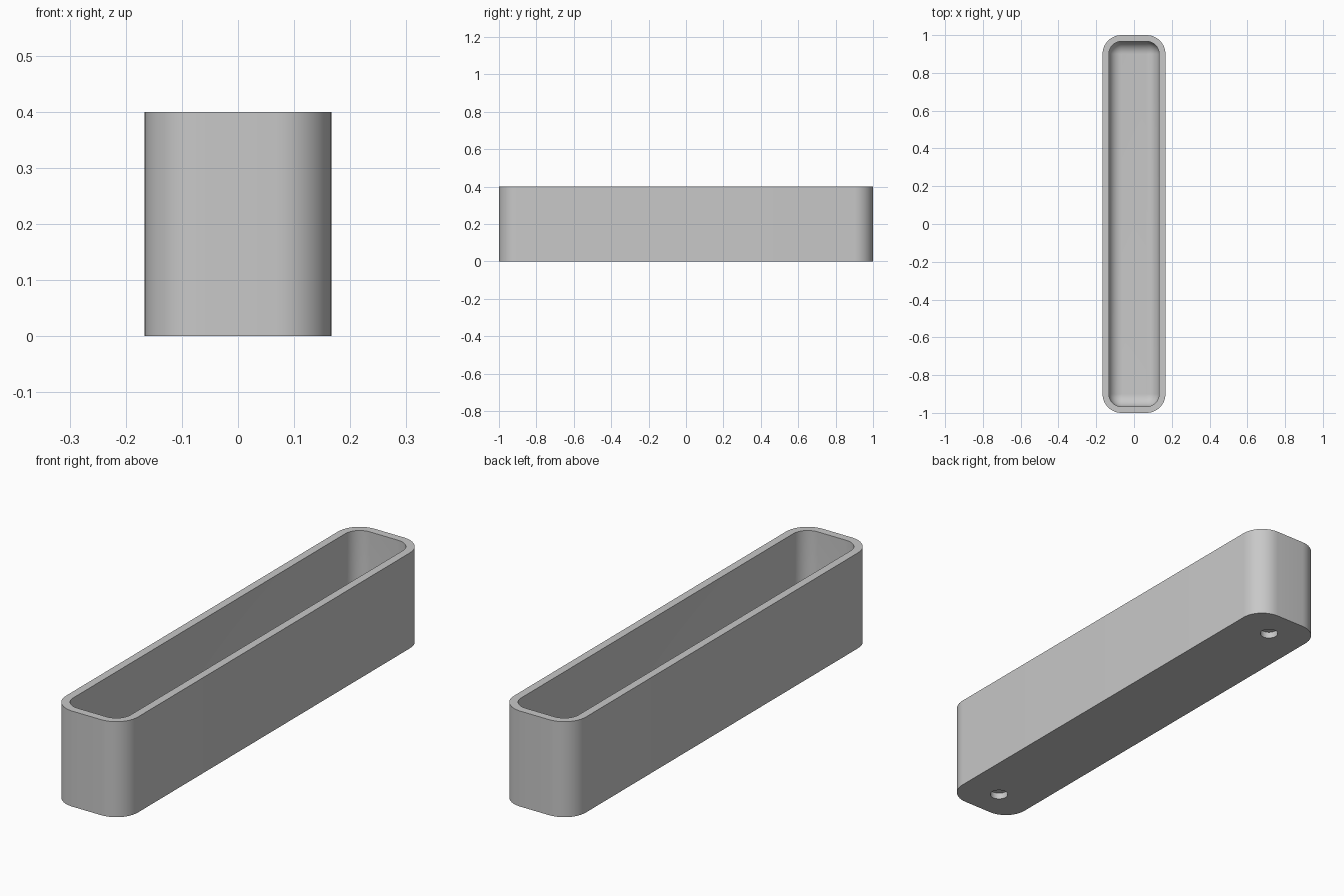
import bpy
import bmesh
from math import cos, sin, pi

old = bpy.data.objects.get("Cube")
if old:
    bpy.data.objects.remove(old)

WIDTH, LENGTH, HEIGHT = 0.333, 2.0, 0.4
CORNER, WALL, FLOOR, FILLET = 0.1, 0.0333, 0.06, 0.0667
HOLE_Y, HOLE_RADIUS, HOLE_DEPTH = 0.865, 0.036, 0.027
STEPS = 12

grey = bpy.data.materials.new("plain grey")
grey.use_nodes = True
grey.diffuse_color = (0.58, 0.58, 0.58, 1)
grey.node_tree.nodes["Principled BSDF"].inputs["Base Color"].default_value = grey.diffuse_color


def ring(bm, inset, z):
    """Rounded rectangle of vertices, offset inward from the outer wall."""
    r = max(CORNER - inset, 0.001)
    cx, cy = WIDTH / 2 - inset - r, LENGTH / 2 - inset - r
    verts = []
    for quarter, (sx, sy) in enumerate(((1, 1), (-1, 1), (-1, -1), (1, -1))):
        for i in range(STEPS + 1):
            a = (quarter + i / STEPS) * pi / 2
            verts.append(bm.verts.new((sx * cx + r * cos(a), sy * cy + r * sin(a), z)))
    return verts


# Tray: one section swept round the rounded rectangle, as (inset, height)
section = [(0, 0), (0, HEIGHT), (WALL, HEIGHT)]
for i in range(STEPS + 1):
    a = i / STEPS * pi / 2
    section.append((WALL + FILLET * (1 - cos(a)), FLOOR + FILLET * (1 - sin(a))))

bm = bmesh.new()
rings = [ring(bm, inset, z) for inset, z in section]
for low, high in zip(rings, rings[1:]):
    for i in range(len(low)):
        j = (i + 1) % len(low)
        bm.faces.new((low[i], low[j], high[j], high[i]))
bm.faces.new(rings[0][::-1])
bm.faces.new(rings[-1])
bmesh.ops.recalc_face_normals(bm, faces=bm.faces)
mesh = bpy.data.meshes.new("tray")
bm.to_mesh(mesh)
bm.free()
mesh.materials.append(grey)
tray = bpy.data.objects.new("tray", mesh)
bpy.context.collection.objects.link(tray)

# Blind round holes in the underside, one near each end
for side in (-1, 1):
    bpy.ops.mesh.primitive_cylinder_add(
        vertices=32, radius=HOLE_RADIUS, depth=2 * HOLE_DEPTH, location=(0, side * HOLE_Y, 0))
    cutter = bpy.context.object
    cutter.name = "hole_cutter"
    cutter.hide_render = True
    cutter.data.materials.append(grey)
    cut = tray.modifiers.new("hole", "BOOLEAN")
    cut.operation = "DIFFERENCE"
    cut.solver = "EXACT"
    cut.object = cutter
    bpy.ops.object.select_all(action="DESELECT")
    bpy.context.view_layer.objects.active = tray
    tray.select_set(True)
    bpy.ops.object.modifier_apply(modifier=cut.name)
    bpy.data.objects.remove(cutter)

bpy.ops.object.shade_smooth_by_angle()
